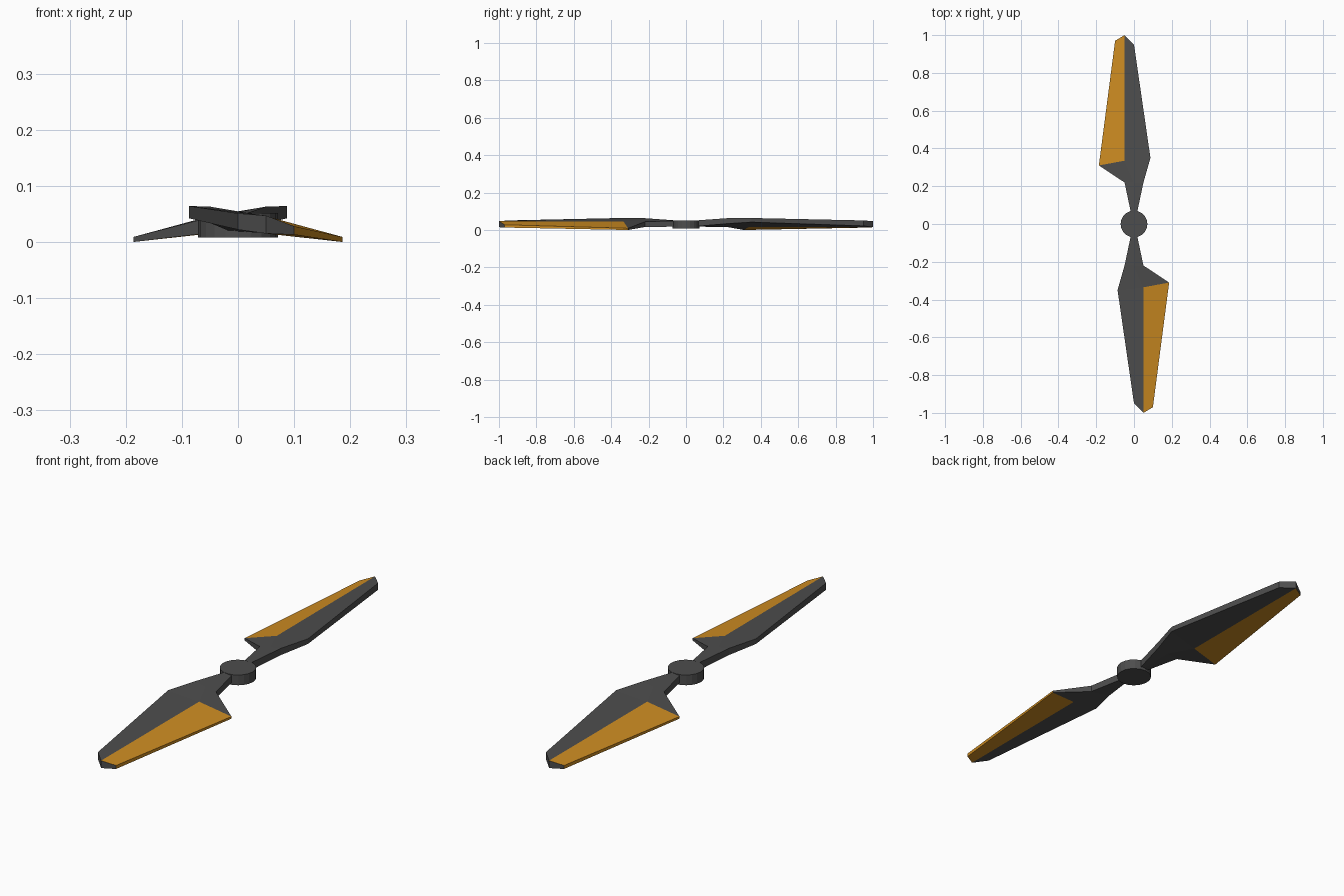
import bpy, bmesh, math

if "Cube" in bpy.data.objects:
    bpy.data.objects.remove(bpy.data.objects["Cube"])


def material(name, rgb):
    m = bpy.data.materials.new(name)
    m.diffuse_color = (*rgb, 1)
    m.use_nodes = True
    m.node_tree.nodes["Principled BSDF"].inputs["Base Color"].default_value = m.diffuse_color
    return m


grey = material("dark grey", (0.075, 0.075, 0.075))
orange = material("orange", (0.62, 0.265, 0.016))

# Blade sections from root to tip: trailing, middle and leading points (x, y, bottom, top)
SECTIONS = [
    [(-0.012, 0.04, 0.018, 0.050), (0.0, 0.04, 0.018, 0.050), (0.012, 0.04, 0.018, 0.050)],
    [(-0.05, 0.22, 0.016, 0.044), (0.0, 0.22, 0.024, 0.053), (0.05, 0.22, 0.034, 0.063)],
    [(-0.186, 0.31, 0.0, 0.009), (-0.05, 0.335, 0.016, 0.046), (0.087, 0.35, 0.042, 0.064)],
    [(-0.10, 0.97, 0.013, 0.028), (-0.05, 1.0, 0.015, 0.047), (0.0, 0.95, 0.022, 0.051)],
]


def make_blade(name, turn):
    bm = bmesh.new()
    rings = []
    for sec in SECTIONS:
        bottom = [bm.verts.new((x * turn, y * turn, lo)) for x, y, lo, hi in sec]
        top = [bm.verts.new((x * turn, y * turn, hi)) for x, y, lo, hi in sec]
        rings.append(bottom + top[::-1])      # closed loop of six points
    for i in range(len(rings) - 1):
        a, b = rings[i], rings[i + 1]
        for j in range(6):
            k = (j + 1) % 6
            f = bm.faces.new((a[j], a[k], b[k], b[j]))
            # outer trailing panel: underside, upper side and edge are painted
            f.material_index = 1 if i == 2 and j in (0, 4, 5) else 0
    for r in (rings[0], rings[-1]):           # root and tip caps
        bm.faces.new((r[0], r[1], r[4], r[5]))
        bm.faces.new((r[1], r[2], r[3], r[4]))
    bmesh.ops.recalc_face_normals(bm, faces=bm.faces)
    me = bpy.data.meshes.new(name)
    bm.to_mesh(me)
    bm.free()
    me.materials.append(grey)
    me.materials.append(orange)
    bpy.context.collection.objects.link(bpy.data.objects.new(name, me))


# Two blades, half a turn apart
make_blade("back_blade", 1)
make_blade("front_blade", -1)

# Hub disc
bpy.ops.mesh.primitive_cylinder_add(vertices=20, radius=0.071, depth=0.044,
                                    location=(0, 0, 0.030))
hub = bpy.context.object
hub.name = "hub"
hub.data.materials.append(grey)
